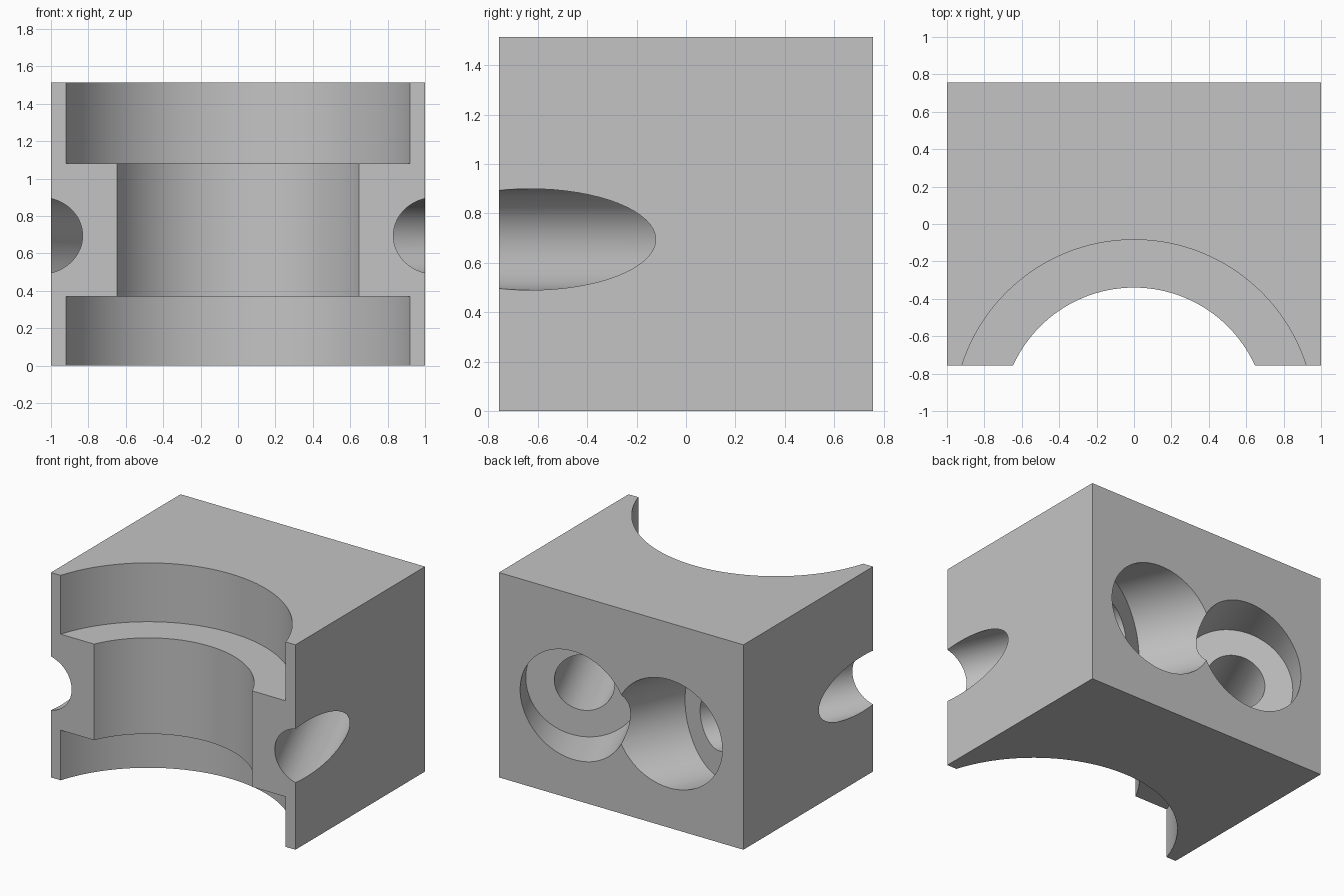
import bpy
from math import radians, sin, cos
from mathutils import Vector

cube = bpy.data.objects.get("Cube")
if cube:
    bpy.data.objects.remove(cube, do_unlink=True)

HALF_Y, HEIGHT = 0.757, 1.515
BORE_Y = -1.05            # axis of the large front bore
HOLE_Z = 0.695            # height of the angled bolt holes
TILT = radians(23.7)

grey = bpy.data.materials.new("plain_grey")
grey.use_nodes = True
colour = (0.55, 0.55, 0.55, 1)
grey.diffuse_color = colour
grey.node_tree.nodes["Principled BSDF"].inputs["Base Color"].default_value = colour

# Solid block
bpy.ops.mesh.primitive_cube_add(size=1, location=(0, 0, HEIGHT / 2))
block = bpy.context.object
block.name = "clamp_block"
block.scale = (2, HALF_Y * 2, HEIGHT)
bpy.ops.object.transform_apply(location=False, rotation=False, scale=True)
block.data.materials.append(grey)


def drill(name, start, end, radius, sides):
    """Cut a round hole between two points of the block."""
    start, end = Vector(start), Vector(end)
    axis = end - start
    bpy.ops.mesh.primitive_cylinder_add(vertices=sides, radius=radius,
                                        depth=axis.length,
                                        location=(start + end) / 2)
    cutter = bpy.context.object
    cutter.name = name
    cutter.hide_render = True
    cutter.rotation_euler = axis.to_track_quat('Z', 'Y').to_euler()
    cutter.data.materials.append(grey)
    mod = block.modifiers.new(name, 'BOOLEAN')
    mod.operation = 'DIFFERENCE'
    mod.solver = 'EXACT'
    mod.object = cutter
    bpy.context.view_layer.update()
    bpy.ops.object.select_all(action='DESELECT')
    block.select_set(True)
    bpy.context.view_layer.objects.active = block
    bpy.ops.object.modifier_apply(modifier=mod.name)
    bpy.data.objects.remove(cutter, do_unlink=True)


# Large front bore with a wider pocket at each end
drill("main_bore", (0, BORE_Y, -0.2), (0, BORE_Y, HEIGHT + 0.2), 0.71, 128)
drill("lower_pocket", (0, BORE_Y, -0.2), (0, BORE_Y, 0.37), 0.966, 128)
drill("upper_pocket", (0, BORE_Y, 1.08), (0, BORE_Y, HEIGHT + 0.2), 0.966, 128)

# Mirrored bolt holes, splayed outward to the front, counterbored at the back
for side in (-1, 1):
    mouth = Vector((side * 0.39, HALF_Y, HOLE_Z))
    direction = Vector((side * sin(TILT), -cos(TILT), 0))
    drill("counterbore", mouth - direction * 0.4, mouth + direction * 0.37, 0.4, 96)
    drill("bolt_hole", mouth + direction * 0.2, mouth + direction * 2.6, 0.205, 64)

bpy.ops.object.shade_smooth_by_angle(angle=radians(25))
